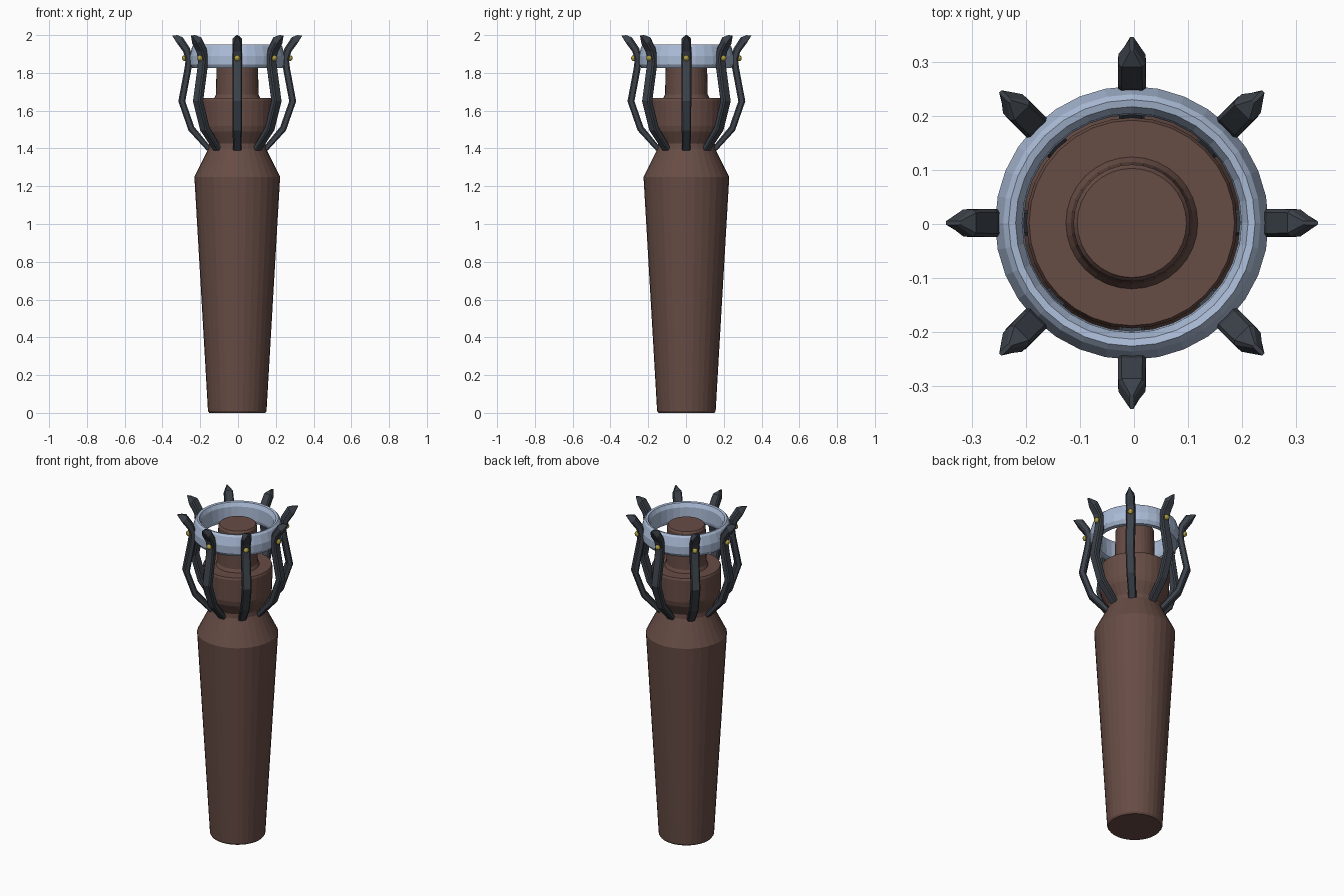
import bpy, bmesh, math
from mathutils import Vector, Matrix

if "Cube" in bpy.data.objects:
    bpy.data.objects.remove(bpy.data.objects["Cube"])

CX, CY = -0.004, 0.002  # axis of the model


def material(name, rgb):
    lin = [((c / 255 + 0.055) / 1.055) ** 2.4 for c in rgb]
    m = bpy.data.materials.new(name)
    m.diffuse_color = (*lin, 1)
    m.use_nodes = True
    m.node_tree.nodes["Principled BSDF"].inputs["Base Color"].default_value = m.diffuse_color
    return m


BROWN = material("brown_wood", (103, 76, 69))
STEEL = material("pale_steel", (170, 187, 214))
IRON = material("dark_iron", (60, 66, 74))
GOLD = material("brass", (176, 158, 66))


def finish(name, bm, mat):
    bmesh.ops.recalc_face_normals(bm, faces=bm.faces)
    me = bpy.data.meshes.new(name)
    bm.to_mesh(me)
    bm.free()
    me.materials.append(mat)
    ob = bpy.data.objects.new(name, me)
    ob.location = (CX, CY, 0)
    bpy.context.collection.objects.link(ob)
    return ob


def lathe(name, profile, mat, n=32, closed=False):
    bm = bmesh.new()
    rings = [[bm.verts.new((r * math.cos(2 * math.pi * i / n),
                            r * math.sin(2 * math.pi * i / n), z))
              for i in range(n)] for r, z in profile]
    pairs = list(zip(rings, rings[1:]))
    if closed:
        pairs.append((rings[-1], rings[0]))
    else:
        bm.faces.new(rings[0])
        bm.faces.new(rings[-1])
    for a, b in pairs:
        for i in range(n):
            j = (i + 1) % n
            bm.faces.new((a[i], a[j], b[j], b[i]))
    return finish(name, bm, mat)


# Tapered handle with waist, cup and central post
lathe("handle", [
    (0.148, 0), (0.155, 0.01), (0.227, 1.25), (0.152, 1.40), (0.150, 1.425),
    (0.186, 1.49), (0.193, 1.52), (0.195, 1.655), (0.19, 1.667),
    (0.122, 1.667), (0.113, 1.685), (0.108, 1.905), (0.101, 1.915)], BROWN)

# Steel crown ring
lathe("crown_ring", [
    (0.215, 1.825), (0.238, 1.825), (0.252, 1.845), (0.253, 1.89),
    (0.238, 1.94), (0.228, 1.951), (0.215, 1.948), (0.203, 1.925),
    (0.200, 1.85), (0.205, 1.83)], STEEL, closed=True)

# Prong sections: inner r, inner z, outer r, outer z, half width
SECTIONS = [
    (0.138, 1.405, 0.160, 1.388, 0.022), (0.228, 1.515, 0.258, 1.495, 0.025),
    (0.275, 1.65, 0.312, 1.65, 0.026), (0.243, 1.82, 0.279, 1.825, 0.026),
    (0.238, 1.88, 0.273, 1.872, 0.026), (0.250, 1.93, 0.286, 1.912, 0.026),
    (0.288, 1.988, 0.318, 1.955, 0.025), (0.318, 2.0, 0.344, 1.997, 0.004)]


def prong(name, ang):
    bm = bmesh.new()
    loops = []
    for ri, zi, ro, zo, w in SECTIONS:
        a, b = Vector((ri, 0, zi)), Vector((ro, 0, zo))
        # chamfered rectangle cross-section
        pts = [(0, -0.75), (0.2, -1), (0.8, -1), (1, -0.75),
               (1, 0.75), (0.8, 1), (0.2, 1), (0, 0.75)]
        loops.append([bm.verts.new(a.lerp(b, t) + Vector((0, s * w, 0)))
                      for t, s in pts])
    bm.faces.new(loops[0])
    bm.faces.new(loops[-1])
    for a, b in zip(loops, loops[1:]):
        for i in range(8):
            j = (i + 1) % 8
            bm.faces.new((a[i], a[j], b[j], b[i]))
    bm.transform(Matrix.Rotation(ang, 4, 'Z'))
    finish(name, bm, IRON)


def rivet(name, ang):
    bm = bmesh.new()
    bmesh.ops.create_uvsphere(bm, u_segments=10, v_segments=6, radius=0.016)
    bm.transform(Matrix.Rotation(ang, 4, 'Z') @ Matrix.Translation((0.278, 0, 1.878)))
    finish(name, bm, GOLD)


# Eight prongs, each pinned by a brass rivet
for k in range(8):
    prong(f"prong_{k + 1}", k * math.pi / 4)
    rivet(f"rivet_{k + 1}", k * math.pi / 4)
